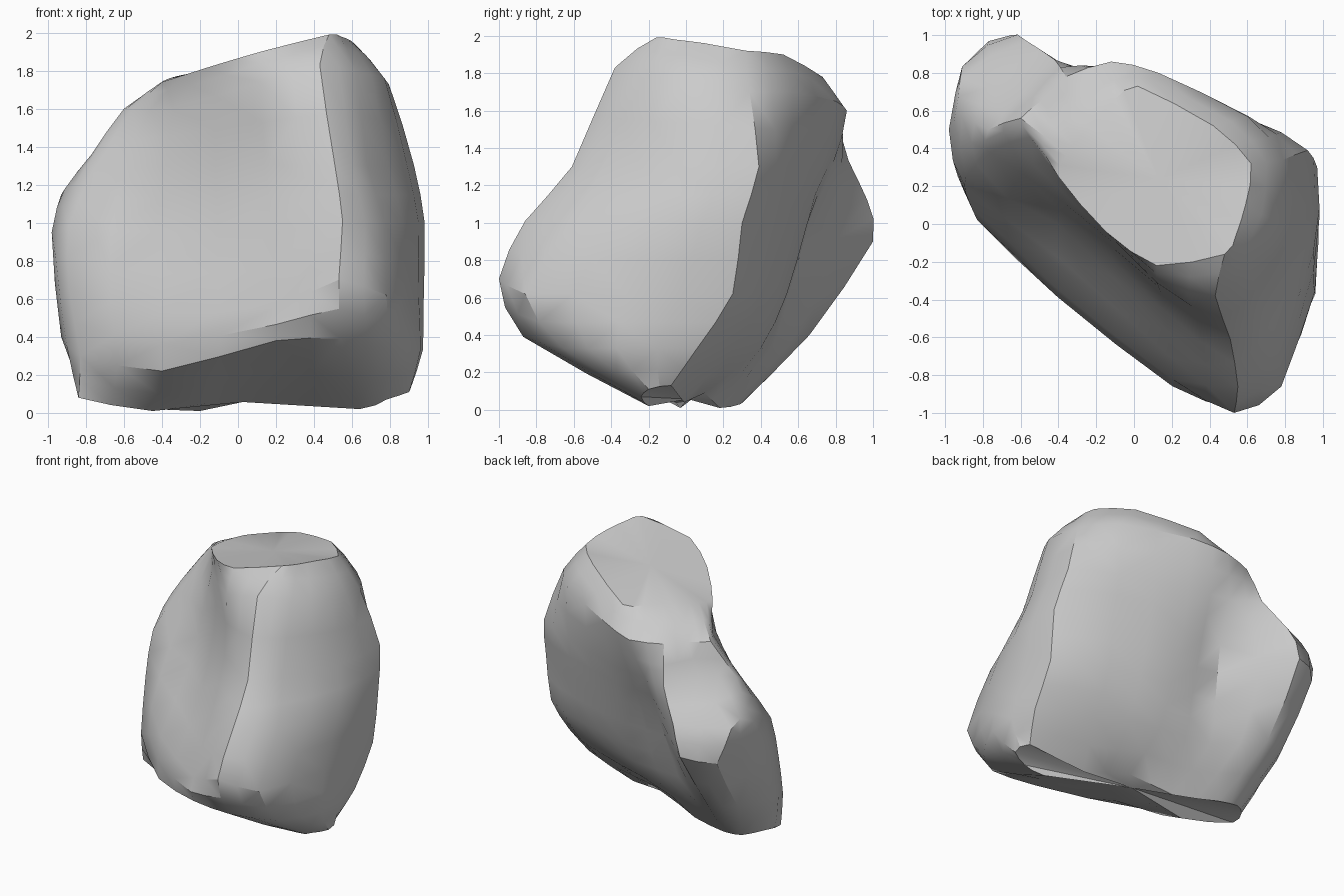
import bpy
import bmesh
from mathutils import Vector

default_cube = bpy.data.objects.get("Cube")
if default_cube:
    bpy.data.objects.remove(default_cube, do_unlink=True)


def midpoint(a, b, c, d, roundness=0.04):
    """Point between b and c, bulged to follow the curve through a, b, c, d."""
    return (b + c) / 2 + (b + c - a - d) * roundness


def refine_ring(ring):
    """Double the points of a closed outline."""
    count = len(ring)
    result = []
    for i in range(count):
        a, b = ring[i - 1], ring[i]
        c, d = ring[(i + 1) % count], ring[(i + 2) % count]
        result += [b, midpoint(a, b, c, d)]
    return result


def refine_levels(rings):
    """Add an outline between each pair of neighbouring levels."""
    last = len(rings) - 1
    result = []
    for i in range(last):
        neighbours = (rings[max(i - 1, 0)], rings[i],
                      rings[i + 1], rings[min(i + 2, last)])
        result.append(rings[i])
        result.append([midpoint(*points) for points in zip(*neighbours)])
    result.append(rings[last])
    return result


def level(height, outline):
    """Outline at one height; a point may carry its own height instead."""
    return [Vector((x, y, own[0] if own else height)) for x, y, *own in outline]


# Outlines, each running from the front tip round the right, back and left
foot = level(.03, [
    (.64, -.2, .02), (.78, -.24, .07), (.9, -.2, .11), (.87, -.08, .13),
    (.45, -.01, .04), (.12, .1, .09), (-.2, .18, .01), (-.52, .29),
    (-.68, .3, .05), (-.8, .2, .08), (-.84, .06, .08), (-.45, -.03, .01),
    (.14, -.1, .09)])
undercut = level(.33, [
    (.54, -.87, .39), (.8, -.66), (.96, -.37), (.94, .06), (.55, .25),
    (.1, .4), (-.3, .46), (-.65, .66, .4), (-.84, .58, .42), (-.93, .32, .4),
    (-.83, .02, .3), (-.4, -.38, .22), (.2, -.82, .38)])
flare = level(.62, [
    (.53, -1, .7), (.78, -.86), (.95, -.32), (.96, .25), (.58, .42),
    (.12, .54), (-.27, .55), (-.65, 1, .9), (-.87, .87, .86), (-.98, .5, .95),
    (-.89, .16, .66), (-.41, -.34, .52), (.2, -.82, .56)])
waist = level(1, [
    (.55, -.86, 1.01), (.77, -.62), (.95, -.15), (.97, .3), (.6, .5),
    (.1, .65), (-.22, .66), (-.57, .97, 1.12), (-.92, .77, 1.1),
    (-.91, .57, 1.18), (-.89, .25, .98), (-.4, 0, .95), (.18, -.57, .95)])
shoulder = level(1.3, [
    (.51, -.61), (.68, -.44), (.89, -.03), (.92, .39), (.6, .56), (.12, .73),
    (-.2, .78), (-.42, .87, 1.33), (-.59, .69, 1.38), (-.77, .5, 1.36),
    (-.76, .38, 1.27), (-.38, .12), (.14, -.36)])
brow = level(1.6, [
    (.43, -.38, 1.83), (.62, -.24, 1.8), (.77, 0, 1.76), (.79, .34, 1.7),
    (.6, .57, 1.7), (.13, .8, 1.65), (-.12, .86), (-.36, .78), (-.48, .66),
    (-.6, .56), (-.55, .46), (-.34, .17), (.12, -.31, 1.74)])
crown = level(1.78, [
    (.48, -.16, 1.99), (.54, -.06, 1.98), (.59, .1, 1.96), (.62, .32, 1.92),
    (.42, .52, 1.9), (.02, .73), (-.1, .66), (-.2, .56), (-.28, .47),
    (-.36, .36, 1.76), (-.4, .25, 1.74), (-.15, -.04, 1.82), (.12, -.22, 1.9)])

levels = [foot, undercut, flare, waist, shoulder, brow, crown]
rings = refine_levels([refine_ring(ring) for ring in levels])

# Skin the outlines and close both ends
bm = bmesh.new()
loops = [[bm.verts.new(point) for point in ring] for ring in rings]
for lower, upper in zip(loops, loops[1:]):
    for i in range(len(lower)):
        bm.faces.new((lower[i - 1], lower[i], upper[i], upper[i - 1]))
caps = [bm.faces.new(loops[0]), bm.faces.new(loops[-1])]
bmesh.ops.poke(bm, faces=caps)
bmesh.ops.triangulate(bm, faces=[f for f in bm.faces if len(f.verts) > 3])
bmesh.ops.recalc_face_normals(bm, faces=bm.faces)

mesh = bpy.data.meshes.new("boulder")
bm.to_mesh(mesh)
bm.free()
boulder = bpy.data.objects.new("boulder", mesh)
bpy.context.collection.objects.link(boulder)

# Plain stone grey
stone = bpy.data.materials.new("stone grey")
stone.use_nodes = True
grey = (.6, .6, .6, 1)
stone.diffuse_color = grey
for node in stone.node_tree.nodes:
    if node.type == "BSDF_PRINCIPLED":
        node.inputs["Base Color"].default_value = grey
mesh.materials.append(stone)

# Soft faces with crisp breaks
bpy.ops.object.select_all(action="DESELECT")
boulder.select_set(True)
bpy.context.view_layer.objects.active = boulder
bpy.ops.object.shade_smooth_by_angle(angle=.55)
